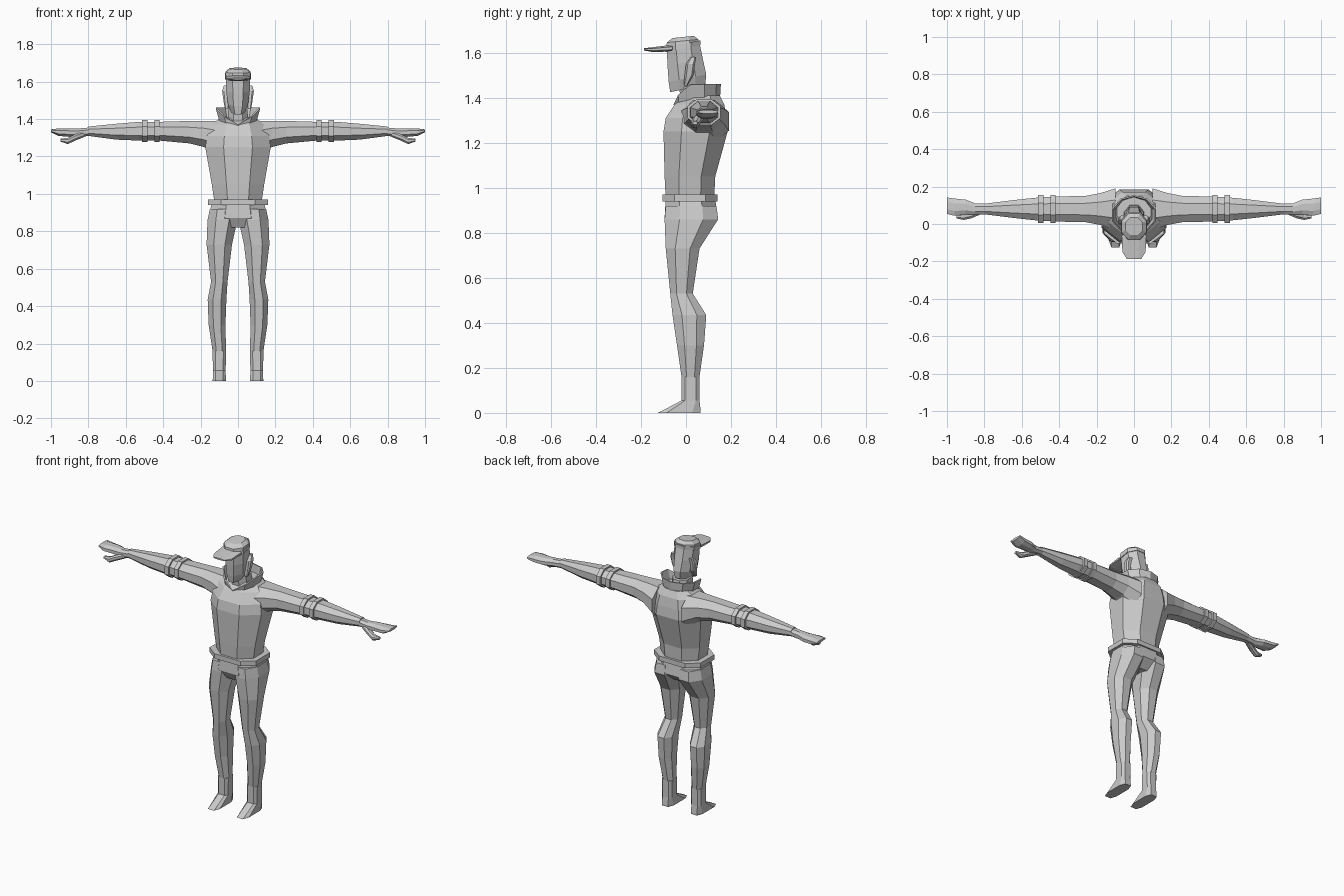
import bpy
import bmesh
from math import cos, sin, tau

cube = bpy.data.objects.get("Cube")
if cube:
    bpy.data.objects.remove(cube, do_unlink=True)

X, Y, Z = range(3)


def bridge(bm, lower, upper):
    """Join two closed vertex rings with a band of quads."""
    for i, vertex in enumerate(lower):
        bm.faces.new((lower[i - 1], vertex, upper[i], upper[i - 1]))


def finish(name, bm, mirrored=False):
    """Turn a bmesh into a flat shaded object, optionally mirrored across x."""
    bmesh.ops.recalc_face_normals(bm, faces=bm.faces)
    mesh = bpy.data.meshes.new(name)
    bm.to_mesh(mesh)
    bm.free()
    obj = bpy.data.objects.new(name, mesh)
    bpy.context.collection.objects.link(obj)
    if mirrored:
        modifier = obj.modifiers.new("Mirror", 'MIRROR')
        modifier.use_axis[X] = True
    return obj


def octagon(low_u, high_u, low_v, high_v, chop):
    """Rectangle with cut corners, as a loop of (u, v) pairs."""
    du, dv = (high_u - low_u) * chop, (high_v - low_v) * chop
    return [(low_u + du, low_v), (high_u - du, low_v),
            (high_u, low_v + dv), (high_u, high_v - dv),
            (high_u - du, high_v), (low_u + du, high_v),
            (low_u, high_v - dv), (low_u, low_v + dv)]


def loft(name, axis, sections, centre=0, chop=.28, tilt=0, mirrored=False):
    """Skin octagonal sections placed along an axis.

    A section is (position, half_width, low, high), with an optional
    sideways shift of its middle away from the common centre.
    """
    bm = bmesh.new()
    rings = []
    for position, half, low, high, *shift in sections:
        middle = sum(shift, centre)
        ring = []
        for point in octagon(middle - half, middle + half, low, high, chop):
            co = list(point)
            co.insert(axis, position)
            if tilt:
                co[Z] += tilt * (co[Y] - low)
            ring.append(bm.verts.new(co))
        rings.append(ring)
    for lower, upper in zip(rings, rings[1:]):
        bridge(bm, lower, upper)
    bm.faces.new(rings[0])
    bm.faces.new(rings[-1])
    return finish(name, bm, mirrored)


def limb(name, axis, sections, centre, **options):
    """A loft on the left side, repeated on the right."""
    return loft(name, axis, sections, centre, mirrored=True, **options)


def collar_ring(bm, width, depth, height, dip, power):
    """Ten-sided ring around the neck whose front dips towards the throat."""
    ring = []
    sides = 10
    for i in range(sides):
        angle = tau * i / sides
        front = cos(angle)
        drop = dip * max(front, 0) ** power
        ring.append(bm.verts.new((width * sin(angle),
                                  .05 - depth * front,
                                  height - drop)))
    return ring


# Torso, with a full back and a chest that slopes back to the neck
loft("jacket_torso", Z, [
    (.95, .125, -.09, .125),
    (1.05, .14, -.095, .13),
    (1.25, .175, -.1, .185),
    (1.31, .165, -.09, .18),
    (1.37, .14, -.05, .17),
    (1.41, .09, 0, .15)])

# Belt and pelvis
belt_shape = (.16, -.105, .14)
loft("belt", Z, [(.94, *belt_shape), (.97, *belt_shape)], chop=.22)
loft("pelvis", Z, [
    (.95, .14, -.09, .13),
    (.87, .16, -.095, .14),
    (.82, .07, -.065, .085)])

# Legs, with knees pushed back and low wedge shaped boots
ankle = (.16, .036, -.02, .06)
limb("trouser_legs", Z, [
    (.92, .07, -.09, .135, -.02),
    (.86, .08, -.095, .143, -.017),
    (.73, .068, -.09, .06),
    (.53, .044, -.07, .03),
    (.435, .05, -.06, .09, .012),
    (.3, .045, -.04, .08, .012),
    ankle], centre=.1)
limb("boots", Z, [
    ankle,
    (.055, .034, -.02, .06),
    (.01, .035, -.105, .065),
    (0, .035, -.125, .065)], centre=.1, chop=.2)

# Arms, sleeve bands and hands
limb("sleeves", X, [
    (.1, .11, 1.2, 1.39),
    (.18, .085, 1.25, 1.39),
    (.26, .07, 1.27, 1.39),
    (.42, .067, 1.285, 1.385),
    (.53, .06, 1.285, 1.385),
    (.65, .047, 1.29, 1.375),
    (.8, .028, 1.31, 1.36)], centre=.08)
band_shape = (.074, 1.278, 1.394)
for name, start in (("inner_sleeve_bands", .42), ("outer_sleeve_bands", .485)):
    limb(name, X, [(start, *band_shape), (start + .027, *band_shape)],
         centre=.08)
limb("hands", X, [
    (.79, .028, 1.31, 1.355, -.01),
    (.85, .03, 1.305, 1.35, -.01),
    (.9, .04, 1.305, 1.35),
    (.96, .046, 1.31, 1.35),
    (1, .044, 1.33, 1.345, .008)], centre=.09)
limb("thumbs", X, [
    (.82, .018, 1.305, 1.335, .02),
    (.87, .02, 1.285, 1.32),
    (.91, .018, 1.266, 1.3, -.01),
    (.95, .01, 1.28, 1.295, -.01)], centre=.05)

# Standing collar, open at the throat
bm = bmesh.new()
bridge(bm,
       collar_ring(bm, width=.1, depth=.1, height=1.38, dip=.025, power=1),
       collar_ring(bm, width=.125, depth=.105, height=1.46, dip=.09, power=3))
collar = finish("collar", bm)
thickness = collar.modifiers.new("Thickness", 'SOLIDIFY')
thickness.thickness = .008

# Neck, head and ears
loft("neck", Z, [
    (1.34, .06, -.02, .11),
    (1.45, .05, -.03, .095)])
loft("head", Z, [
    (1.425, .036, -.07, .085),
    (1.47, .054, -.077, .09),
    (1.54, .063, -.082, .075),
    (1.615, .065, -.085, .06)], tilt=.2)
limb("ears", Z, [
    (1.455, .01, -.01, .006),
    (1.5, .018, -.006, .033),
    (1.55, .025, 0, .04),
    (1.58, .015, .02, .045)], centre=.06, chop=.2)

# Cap with a tilted band, soft crown and visor
band_shape = (.069, -.09, .065)
loft("cap_band", Z, [(1.603, *band_shape), (1.624, *band_shape)], tilt=.2)
loft("cap_crown", Z, [
    (1.615, .068, -.088, .06),
    (1.645, .066, -.085, .055),
    (1.665, .045, -.06, .035)], tilt=.1)
loft("cap_visor", Y, [
    (-.06, .066, 1.605, 1.635),
    (-.15, .062, 1.603, 1.624),
    (-.187, .038, 1.61, 1.62)])
